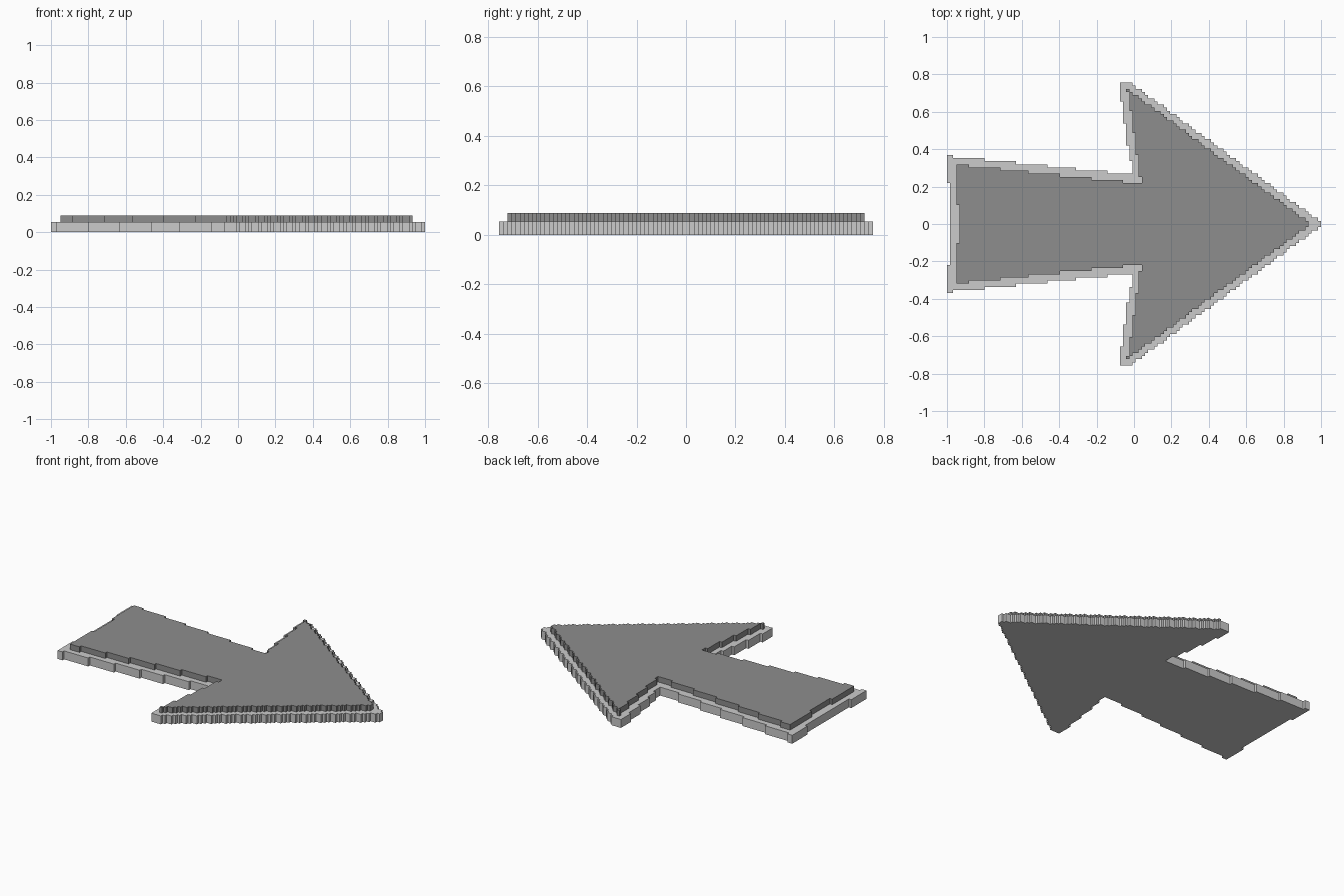
import bpy, bmesh

if "Cube" in bpy.data.objects:
    bpy.data.objects.remove(bpy.data.objects["Cube"])

CELL = 2 / 119          # size of one stair step


def half_outline(stairs, rows, tip, end):
    """Upper half of the arrow outline in cells, alternating x, y turns, then the stepped head edge."""
    turns = list(stairs) + [rows]
    for r in range(rows - 1, -1, -1):
        turns += [round(tip - r * (tip - end) / (rows - 1)), r]
    pts = []
    for i in range(1, len(turns) - 1):
        # even entries are x, odd entries are y
        pts.append((turns[i - 1], turns[i]) if i % 2 else (turns[i], turns[i - 1]))
    return pts


def arrow(name, stairs, rows, tip, end, z0, z1, grey=None):
    half = half_outline(stairs, rows, tip, end)
    loop = half + [(x, -y) for x, y in reversed(half)]
    bm = bmesh.new()
    face = bm.faces.new([bm.verts.new((x * CELL - 1, y * CELL, z0)) for x, y in loop])
    ext = bmesh.ops.extrude_face_region(bm, geom=[face], use_keep_orig=True)
    top = [v for v in ext["geom"] if isinstance(v, bmesh.types.BMVert)]
    bmesh.ops.translate(bm, verts=top, vec=(0, 0, z1 - z0))
    bmesh.ops.recalc_face_normals(bm, faces=bm.faces)
    mesh = bpy.data.meshes.new(name)
    bm.to_mesh(mesh)
    bm.free()
    obj = bpy.data.objects.new(name, mesh)
    bpy.context.collection.objects.link(obj)
    if grey:
        mat = bpy.data.materials.new(name + "_grey")
        mat.diffuse_color = (grey, grey, grey, 1)
        mat.use_nodes = True
        mat.node_tree.nodes["Principled BSDF"].inputs["Base Color"].default_value = mat.diffuse_color
        mesh.materials.append(mat)
    return obj


# Light base plate: tail end, tail side, back of head
base = [1, 13, 0, 22, 2, 21, 12, 20, 22, 19, 32, 18, 41, 17, 51, 16,
        59, 20, 58, 25, 57, 32, 56, 39, 55]
arrow("arrow_base", base, 45, 119, 59, 0, 0.053)

# Dark raised face, inset from the base
face = [4, 6, 3, 19, 7, 18, 17, 17, 26, 16, 36, 15, 46, 14, 56, 13,
        62, 15, 61, 22, 60, 29, 59, 36, 58, 42, 57]
arrow("arrow_face", face, 43, 115, 58, 0.053, 0.088, 0.27)
